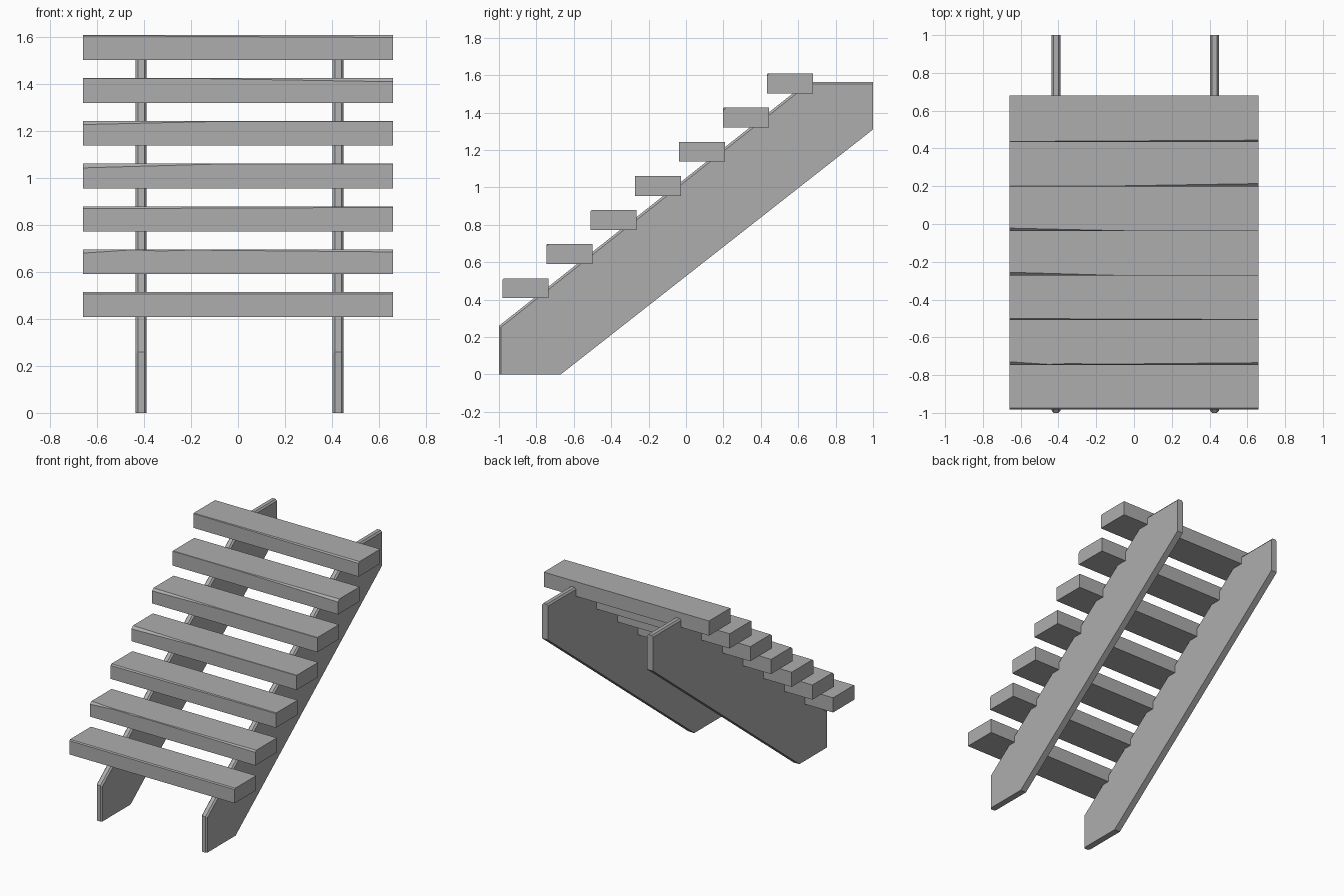
import bpy
import bmesh

cube = bpy.data.objects.get("Cube")
if cube:
    bpy.data.objects.remove(cube, do_unlink=True)

grey = bpy.data.materials.new("plain grey")
grey.use_nodes = True
grey.diffuse_color = (0.42, 0.42, 0.42, 1)
grey.node_tree.nodes["Principled BSDF"].inputs["Base Color"].default_value = (0.42, 0.42, 0.42, 1)


def loft(name, sections):
    """Skin matching closed (x, y, z) sections and cap both ends."""
    bm = bmesh.new()
    rings = [[bm.verts.new(p) for p in section] for section in sections]
    count = len(rings[0])
    for a, b in zip(rings, rings[1:]):
        for i in range(count):
            j = (i + 1) % count
            bm.faces.new((a[i], a[j], b[j], b[i]))
    bm.faces.new(rings[0])
    bm.faces.new(rings[-1])
    bmesh.ops.recalc_face_normals(bm, faces=bm.faces)
    mesh = bpy.data.meshes.new(name)
    bm.to_mesh(mesh)
    bm.free()
    mesh.materials.append(grey)
    obj = bpy.data.objects.new(name, mesh)
    bpy.context.collection.objects.link(obj)
    return obj


# Sloping side boards, chamfered along the front and top edges
outline = [(-1, 0), (-0.67, 0), (1, 1.31), (1, 1.565), (0.65, 1.565), (-1, 0.26)]
inset = [(-0.988, 0), (-0.67, 0), (1, 1.31), (1, 1.553), (0.655, 1.553), (-0.988, 0.254)]
for side, x0, x1 in (("right", -0.436, -0.389), ("left", 0.403, 0.45)):
    layers = ((x0, inset), (x0 + 0.01, outline), (x1 - 0.01, outline), (x1, inset))
    loft(side + "_stringer", [[(x, y, z) for y, z in prof] for x, prof in layers])

# Treads with an unevenly worn upper front edge: (x, wear) along each board
HALF, DEPTH, THICK = 0.66, 0.246, 0.106
wear = [
    [(-HALF, 0.007), (HALF, 0.007)],
    [(-HALF, 0.016), (-0.45, 0.002), (-0.33, 0.007), (-0.2, 0.003), (HALF, 0.011)],
    [(-HALF, 0.009), (HALF, 0.004)],
    [(-HALF, 0.018), (-0.1, 0.002), (HALF, 0.002)],
    [(-HALF, 0.016), (-0.05, 0.002), (HALF, 0.002)],
    [(-HALF, 0.002), (-0.2, 0.002), (HALF, 0.016)],
    [(-HALF, 0.003), (HALF, 0.01)],
]
for i, stations in enumerate(wear):
    y = -0.981 + i * 0.2358
    z = 0.408 + i * 0.1825
    top = z + THICK
    loft(f"tread_{i + 1}", [
        [(x, y, z), (x, y + DEPTH, z), (x, y + DEPTH, top), (x, y + w, top), (x, y, top - w)]
        for x, w in stations])
